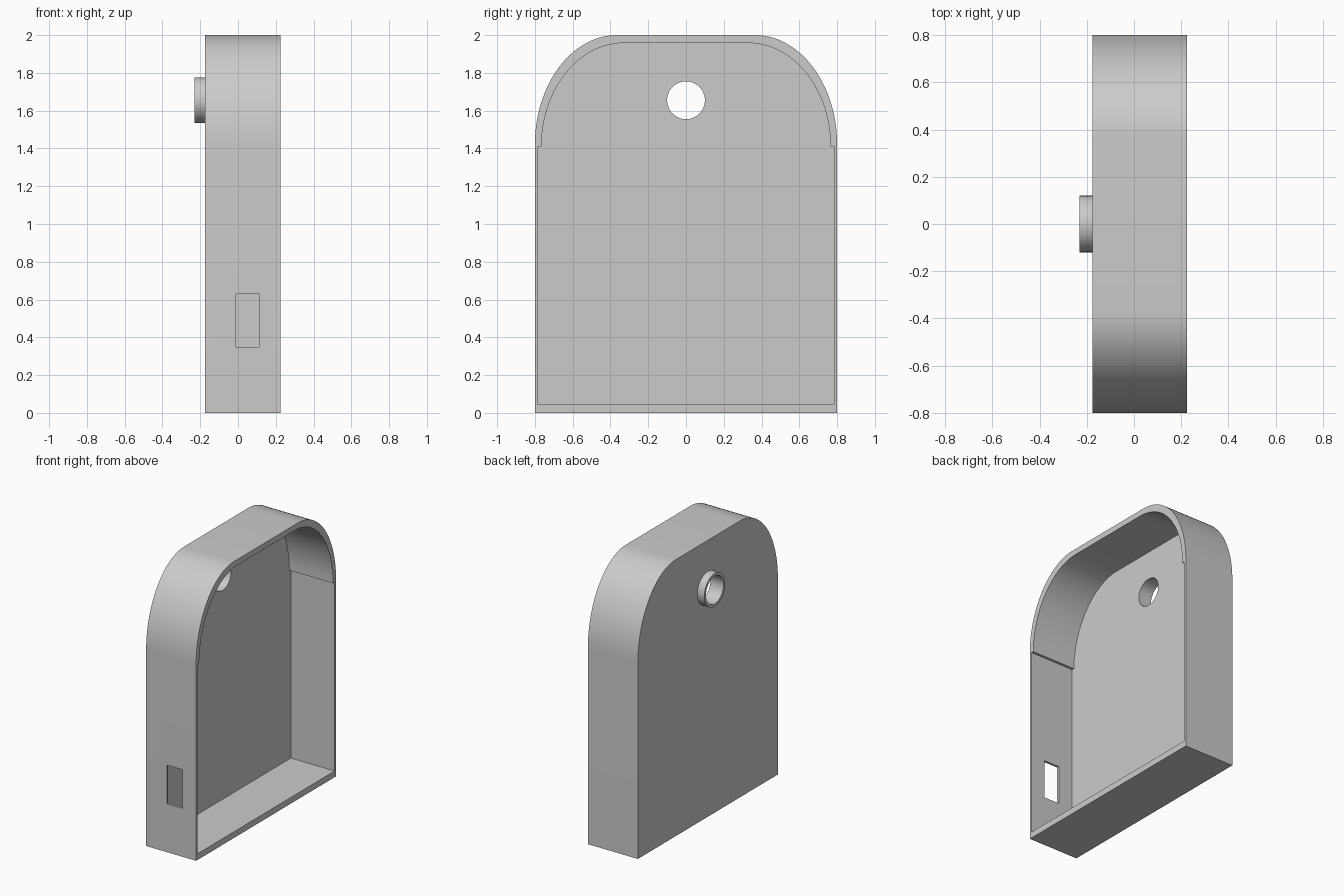
import bpy, bmesh
from math import sin, cos, pi, radians

cube = bpy.data.objects.get("Cube")
if cube:
    bpy.data.objects.remove(cube, do_unlink=True)

grey = bpy.data.materials.new("light grey")
grey.use_nodes = True
colour = (0.6, 0.6, 0.6, 1)
grey.diffuse_color = colour
grey.node_tree.nodes["Principled BSDF"].inputs["Base Color"].default_value = colour


def prism(name, outline, x0, x1):
    """Solid made by extruding a (y, z) outline from x0 to x1."""
    bm = bmesh.new()
    face = bm.faces.new([bm.verts.new((x0, y, z)) for y, z in outline])
    new = bmesh.ops.extrude_face_region(bm, geom=[face])["geom"]
    verts = [v for v in new if isinstance(v, bmesh.types.BMVert)]
    bmesh.ops.translate(bm, verts=verts, vec=(x1 - x0, 0, 0))
    bmesh.ops.recalc_face_normals(bm, faces=bm.faces)
    mesh = bpy.data.meshes.new(name)
    bm.to_mesh(mesh)
    bm.free()
    mesh.materials.append(grey)
    obj = bpy.data.objects.new(name, mesh)
    bpy.context.collection.objects.link(obj)
    return obj


def arch(foot, shoulder, spring, flat, top, steps=28):
    """Outline with straight sides and rounded upper corners, mirrored in y."""
    half = list(foot)
    for i in range(steps + 1):
        a = pi / 2 * i / steps
        half.append((flat + (shoulder - flat) * cos(a),
                     spring + (top - spring) * sin(a)))
    return half + [(-y, z) for y, z in reversed(half)]


def circle(radius, z, steps=64):
    return [(radius * cos(2 * pi * i / steps), z + radius * sin(2 * pi * i / steps))
            for i in range(steps)]


def cut(obj, cutters):
    for c in cutters:
        c.hide_render = True
        mod = obj.modifiers.new(c.name, "BOOLEAN")
        mod.operation, mod.solver, mod.object = "DIFFERENCE", "EXACT", c
    graph = bpy.context.evaluated_depsgraph_get()
    mesh = bpy.data.meshes.new_from_object(obj.evaluated_get(graph))
    obj.modifiers.clear()
    obj.data = mesh


BACK, OPEN, FLOOR, HOLE_Z = -0.175, 0.225, -0.125, 1.655

# Arched tray, open towards +x, and the collar round its hole
body = prism("arched_housing", arch([(0.8, 0)], 0.8, 1.42, 0.365, 2), BACK, OPEN)
collar = prism("hole_collar", circle(0.12, HOLE_Z), -0.23, BACK)

# Cutters: stepped cavity, round hole, slot in the front wall
cavity = prism("cavity_cutter",
               arch([(0.783, 0.045), (0.783, 1.41)], 0.765, 1.41, 0.33, 1.958),
               FLOOR, OPEN + 0.1)
bore = prism("bore_cutter", circle(0.1, HOLE_Z), -0.3, 0)
slot = prism("slot_cutter", [(-0.9, 0.35), (-0.7, 0.35), (-0.7, 0.63), (-0.9, 0.63)],
             -0.01, 0.115)

cut(body, [cavity, bore, slot])
cut(collar, [bore])
for c in (cavity, bore, slot):
    bpy.data.objects.remove(c, do_unlink=True)

# Smooth curves with sharp rims
for obj in (body, collar):
    bpy.ops.object.select_all(action="DESELECT")
    obj.select_set(True)
    bpy.context.view_layer.objects.active = obj
    bpy.ops.object.shade_smooth_by_angle(angle=radians(30))
